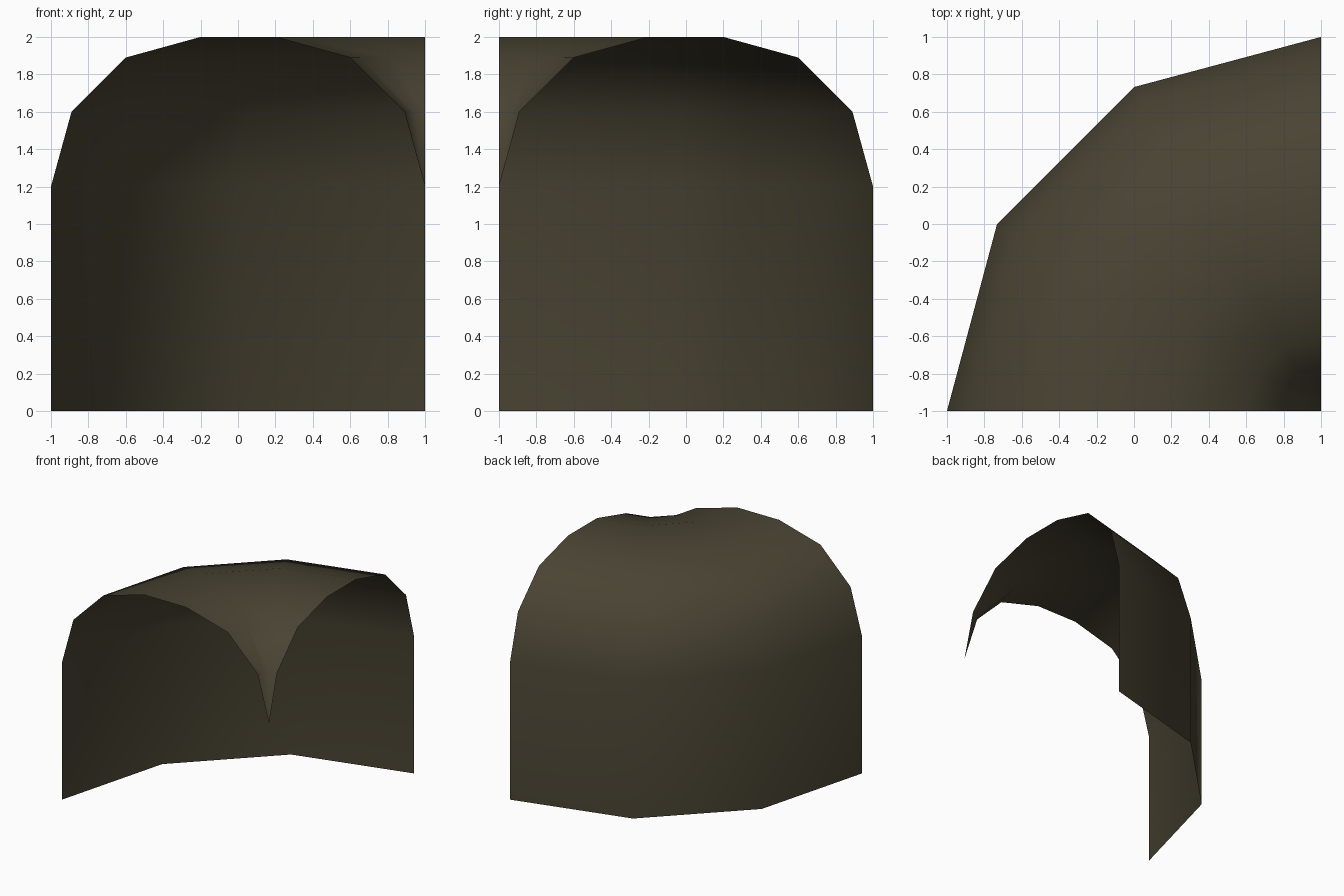
import bpy, bmesh, math
from mathutils import Vector

if "Cube" in bpy.data.objects:
    bpy.data.objects.remove(bpy.data.objects["Cube"])

# Single earthy colour
mat = bpy.data.materials.new("dark olive brown")
mat.diffuse_color = (0.066, 0.056, 0.032, 1)
mat.use_nodes = True
mat.node_tree.nodes["Principled BSDF"].inputs["Base Color"].default_value = mat.diffuse_color

# Arch cross-section at the front opening: outer wall, vault, inner springing point
profile = [(-1, 0), (-1, 1.2), (-0.89, 1.6), (-0.6, 1.89), (-0.2, 2.0),
           (0.2, 2.0), (0.6, 1.89), (0.89, 1.6), (1, 1.2)]

# Sweep the arch a quarter turn about the inner corner
bm = bmesh.new()
verts = [bm.verts.new((x, -1, z)) for x, z in profile]
edges = [bm.edges.new(pair) for pair in zip(verts, verts[1:])]
bmesh.ops.spin(bm, geom=verts + edges, cent=Vector((1, -1, 0)), axis=Vector((0, 0, 1)),
               angle=-math.pi / 2, steps=3, use_duplicate=False)
bmesh.ops.remove_doubles(bm, verts=bm.verts, dist=0.001)

# Outer side of the shell faces up and away from the corner
bm.normal_update()
if sum(f.normal.z for f in bm.faces) < 0:
    bmesh.ops.reverse_faces(bm, faces=bm.faces)
for f in bm.faces:
    f.smooth = True

mesh = bpy.data.meshes.new("tunnel_corner")
bm.to_mesh(mesh)
bm.free()
mesh.materials.append(mat)
obj = bpy.data.objects.new("tunnel_corner", mesh)
bpy.context.collection.objects.link(obj)
